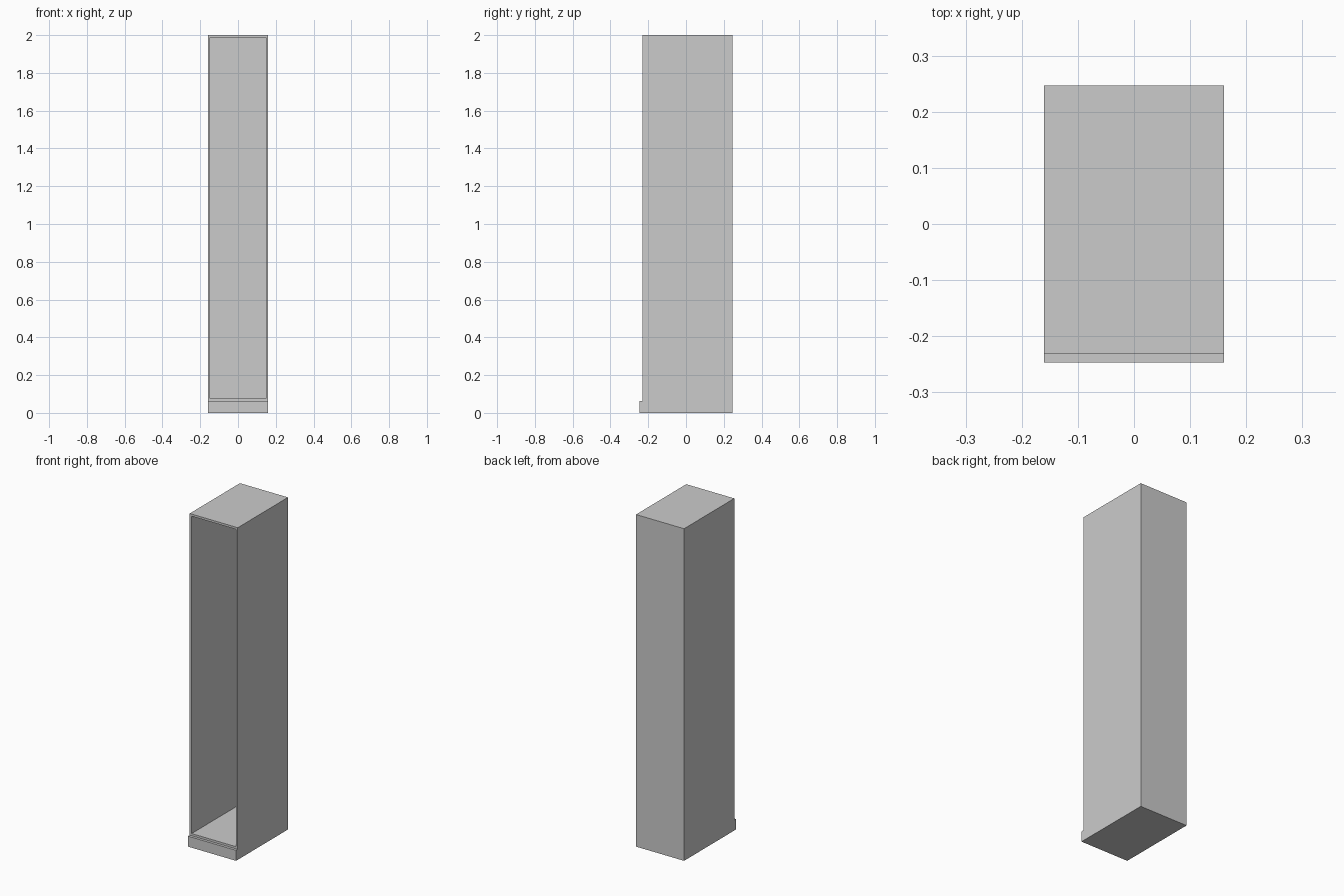
import bpy

cube = bpy.data.objects.get("Cube")
if cube:
    bpy.data.objects.remove(cube, do_unlink=True)

grey = bpy.data.materials.new("light grey")
COLOUR = (0.6, 0.6, 0.6, 1)
grey.diffuse_color = COLOUR
grey.use_nodes = True
grey.node_tree.nodes["Principled BSDF"].inputs["Base Color"].default_value = COLOUR

HALF_W, FRONT, BACK, TOP = 0.16, -0.231, 0.247, 2.0
PLINTH_FRONT, PLINTH_TOP = -0.247, 0.063
WALL = 0.013


def box(name, x, y, z):
    """Box spanning the (low, high) pair given for each axis."""
    spans = (x, y, z)
    bpy.ops.mesh.primitive_cube_add(size=1, location=[(a + b) / 2 for a, b in spans])
    part = bpy.context.object
    part.name = name
    part.scale = [b - a for a, b in spans]
    bpy.ops.object.transform_apply(location=False, rotation=False, scale=True)
    part.data.materials.append(grey)
    return part


# Cabinet shell with an open front
shell = box("cabinet_shell", (-HALF_W, HALF_W), (FRONT, BACK), (PLINTH_TOP, TOP))
cutter = box("opening_cutter", (WALL - HALF_W, HALF_W - WALL),
             (FRONT - 0.1, BACK - WALL), (PLINTH_TOP + WALL, TOP - WALL))
cutter.hide_render = True
cutter.hide_viewport = True
hollow = shell.modifiers.new("opening", 'BOOLEAN')
hollow.operation = 'DIFFERENCE'
hollow.object = cutter
hollow.solver = 'EXACT'

# Plinth standing slightly proud of the front
box("plinth", (-HALF_W, HALF_W), (PLINTH_FRONT, BACK), (0, PLINTH_TOP))
